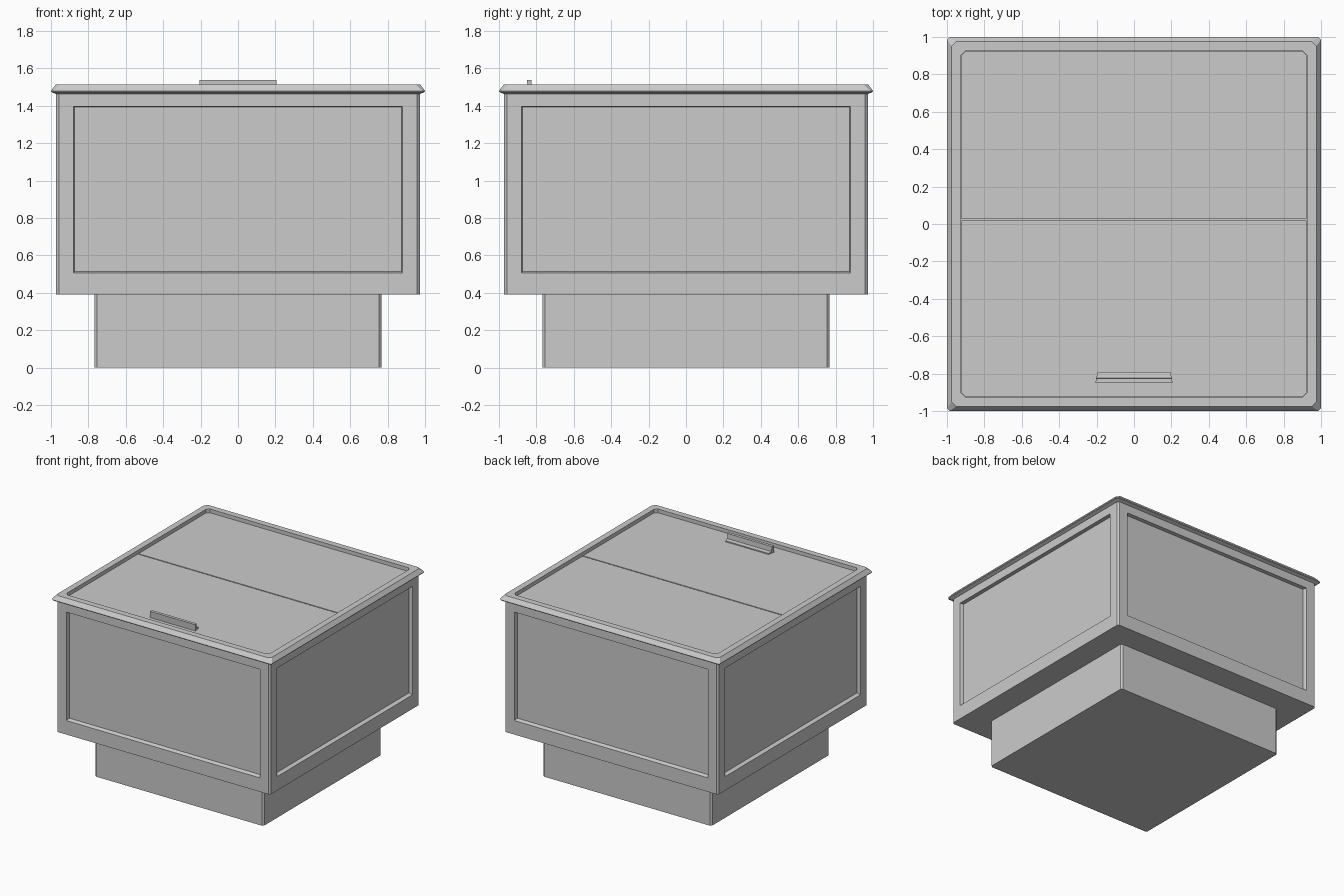
import bpy, bmesh
from mathutils import Vector

if "Cube" in bpy.data.objects:
    bpy.data.objects.remove(bpy.data.objects["Cube"])


def finish(bm, name):
    bmesh.ops.recalc_face_normals(bm, faces=bm.faces[:])
    mesh = bpy.data.meshes.new(name)
    bm.to_mesh(mesh)
    bm.free()
    obj = bpy.data.objects.new(name, mesh)
    bpy.context.collection.objects.link(obj)
    return obj


def loft_square(rings):
    """Stack chamfered squares given as (half width, corner cut, z), capped at both ends."""
    bm = bmesh.new()
    loops = []
    for h, c, z in rings:
        pts = [(h - c, -h), (h, c - h), (h, h - c), (h - c, h),
               (c - h, h), (-h, h - c), (-h, c - h), (c - h, -h)]
        loops.append([bm.verts.new((x, y, z)) for x, y in pts])
    for a, b in zip(loops, loops[1:]):
        for i in range(8):
            j = (i + 1) % 8
            bm.faces.new((a[i], a[j], b[j], b[i]))
    bm.faces.new(loops[0][::-1])
    bm.faces.new(loops[-1])
    bm.normal_update()
    return bm


def place_panel(face, normal, half, bottom, top, depth):
    """Move an inset quad to an exact rectangle on one side of the cabinet."""
    tangent = Vector((0, 0, 1)).cross(normal)
    mid = face.calc_center_median()
    for v in face.verts:
        side = half if (v.co - mid).dot(tangent) > 0 else -half
        z = top if v.co.z > mid.z else bottom
        v.co = tangent * side + normal * depth + Vector((0, 0, z))


# Plinth
finish(loft_square([(0.767, 0.014, 0), (0.767, 0.014, 0.40)]), "plinth")

# Cabinet with a recessed panel on each side
W = 0.972
bm = loft_square([(W, 0.014, 0.39), (W, 0.014, 1.47)])
for f in [f for f in bm.faces if len(f.verts) == 4 and f.calc_area() > 1]:
    n = f.normal.copy()
    n = Vector((round(n.x), round(n.y), 0))
    bmesh.ops.inset_region(bm, faces=[f], thickness=0.05)
    place_panel(f, n, 0.88, 0.505, 1.396, W)
    bmesh.ops.inset_region(bm, faces=[f], thickness=0.01)
    place_panel(f, n, 0.873, 0.515, 1.393, W - 0.03)
finish(bm, "cabinet")

# Top rim with a shallow tray
finish(loft_square([(0.972, 0.014, 1.463), (0.998, 0.014, 1.474), (1.0, 0.014, 1.480),
                    (0.975, 0.024, 1.513), (0.924, 0.022, 1.513), (0.924, 0.022, 1.470)]),
       "top_rim")

# Two lids separated by a thin gap
for name, y0, y1, s in (("front_lid", -0.923, 0.018, -1), ("rear_lid", 0.027, 0.923, 1)):
    bm = bmesh.new()
    x, cut = 0.923, 0.022
    near, far = (y0, y1) if s < 0 else (y1, y0)
    outline = [(x, far), (-x, far), (-x, near - s * cut), (cut - x, near),
               (x - cut, near), (x, near - s * cut)]
    face = bm.faces.new([bm.verts.new((px, py, 1.468)) for px, py in outline])
    ext = bmesh.ops.extrude_face_region(bm, geom=[face])
    bmesh.ops.translate(bm, vec=(0, 0, 0.015),
                        verts=[v for v in ext["geom"] if isinstance(v, bmesh.types.BMVert)])
    finish(bm, name)

# L-shaped lid handle, slightly narrower towards the back
bm = bmesh.new()
profile = [(-0.846, 1.480), (-0.850, 1.537), (-0.826, 1.537), (-0.824, 1.496),
           (-0.792, 1.492), (-0.792, 1.480)]
ends = []
for s in (-1, 1):
    ends.append([bm.verts.new((s * (0.206 + (y + 0.846) * -0.2), y, z)) for y, z in profile])
for i in range(6):
    j = (i + 1) % 6
    bm.faces.new((ends[0][i], ends[0][j], ends[1][j], ends[1][i]))
bm.faces.new(ends[0])
bm.faces.new(ends[1][::-1])
finish(bm, "lid_handle")
